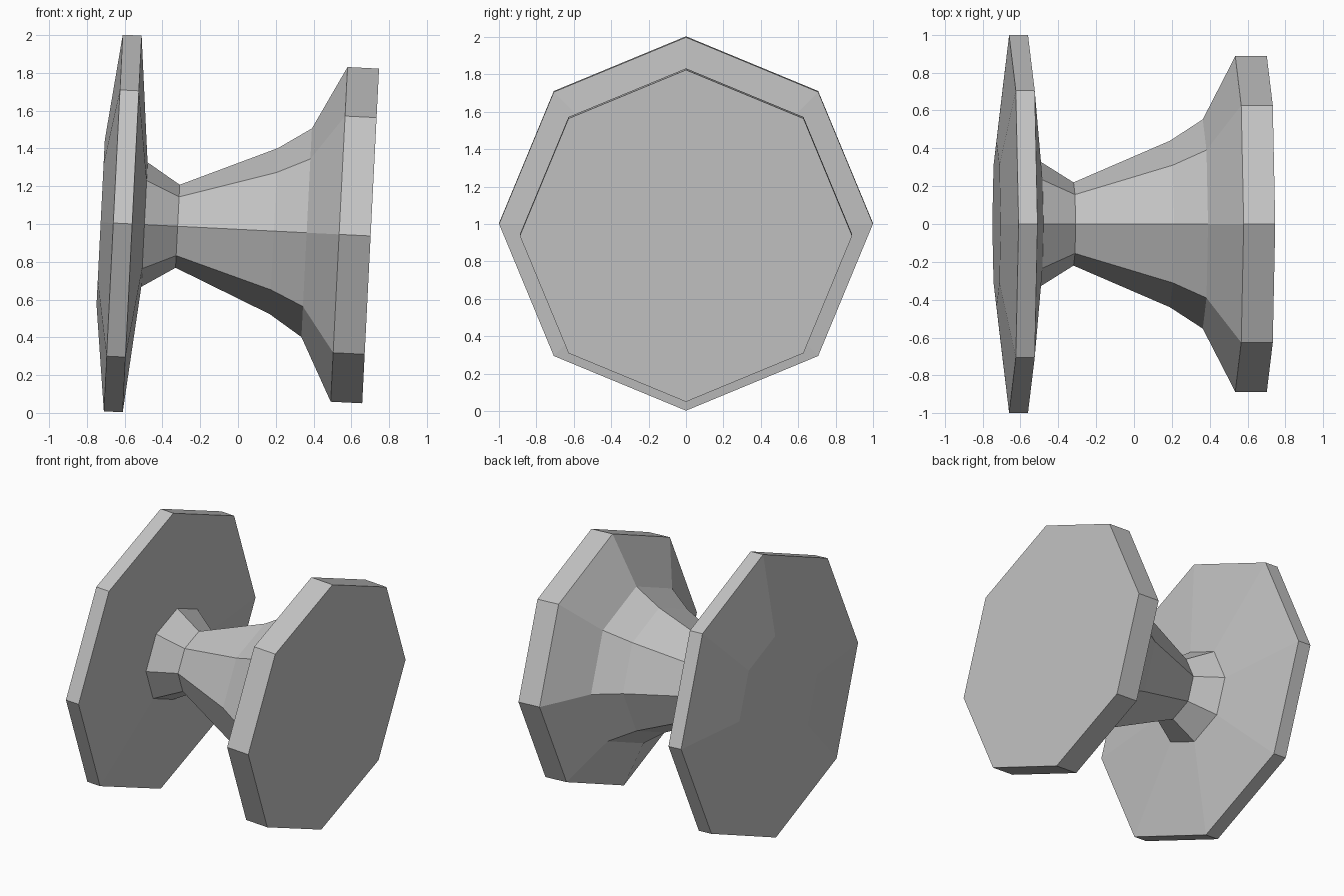
import bpy, bmesh, math
from mathutils import Matrix

cube = bpy.data.objects.get("Cube")
if cube:
    bpy.data.objects.remove(cube, do_unlink=True)

SIDES = 8
TILT = math.radians(2.88)   # axis dips toward +x
CENTRE_Z = 0.972

# One plain grey for the whole piece
grey = bpy.data.materials.new("grey")
grey.use_nodes = True
colour = (0.55, 0.55, 0.55, 1.0)
grey.diffuse_color = colour
grey.node_tree.nodes["Principled BSDF"].inputs["Base Color"].default_value = colour

# Profile along the axis: (distance, radius)
profile = [
    (-0.728, 0.437),   # raised centre of the wide flange
    (-0.661, 0.998),   # wide flange rim
    (-0.561, 0.998),
    (-0.496, 0.330),   # collar
    (-0.320, 0.220),   # waist
    (0.190, 0.440),    # flared body
    (0.364, 0.553),
    (0.536, 0.887),    # small flange rim
    (0.703, 0.887),
]


def lathe_x(name, points):
    """Closed faceted solid turned around the x axis."""
    bm = bmesh.new()
    rings = []
    for x, r in points:
        angles = [2 * math.pi * i / SIDES for i in range(SIDES)]
        rings.append([bm.verts.new((x, r * math.cos(a), r * math.sin(a))) for a in angles])
    for a, b in zip(rings, rings[1:]):
        for i in range(SIDES):
            j = (i + 1) % SIDES
            bm.faces.new((a[i], a[j], b[j], b[i]))
    bm.faces.new(rings[0])
    bm.faces.new(rings[-1])
    bmesh.ops.recalc_face_normals(bm, faces=bm.faces)
    # Tilt the axis and lift it to standing height
    bm.transform(Matrix.Translation((0, 0, CENTRE_Z)) @ Matrix.Rotation(TILT, 4, 'Y'))
    mesh = bpy.data.meshes.new(name)
    bm.to_mesh(mesh)
    bm.free()
    mesh.materials.append(grey)
    obj = bpy.data.objects.new(name, mesh)
    bpy.context.collection.objects.link(obj)
    return obj


lathe_x("spool", profile)
